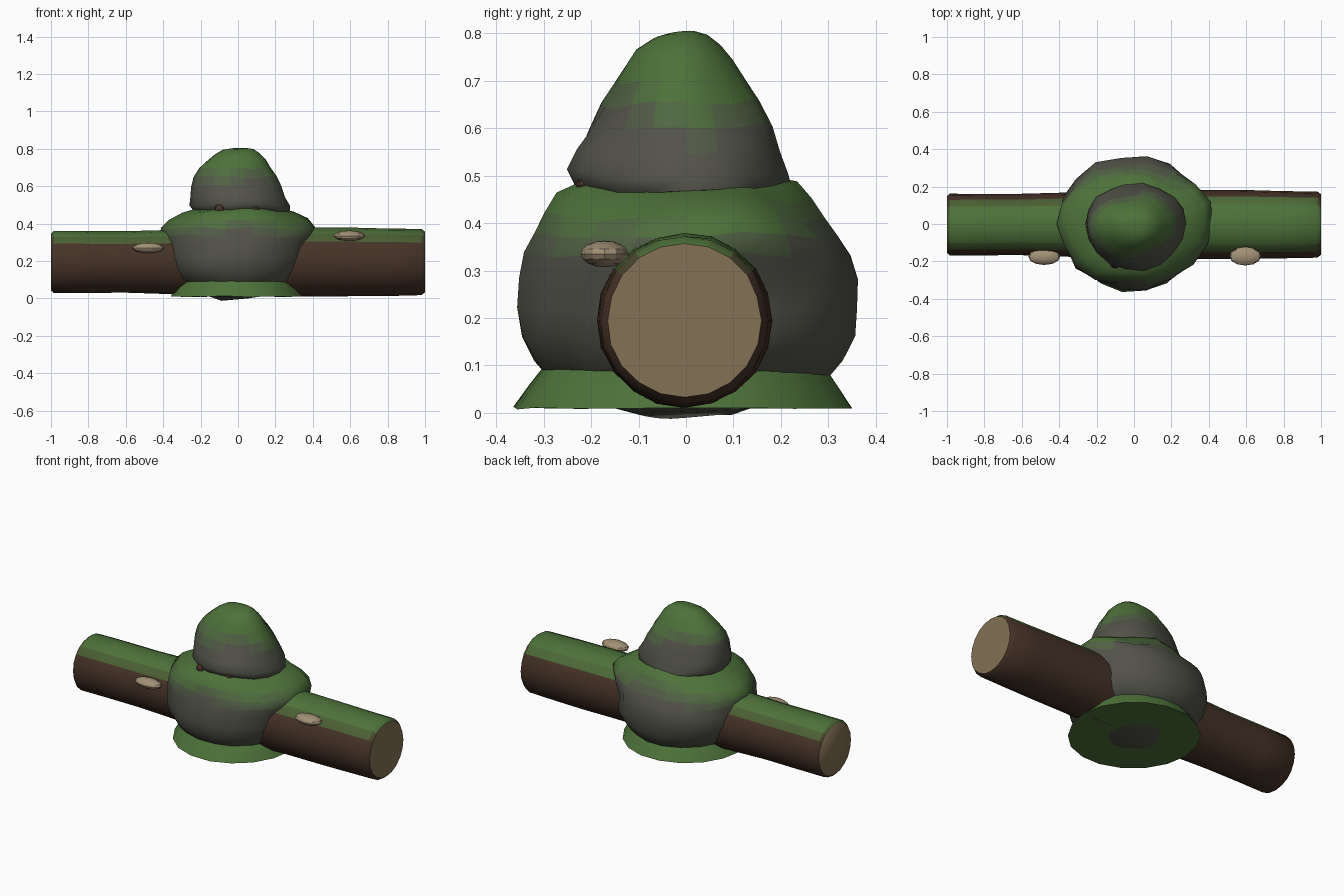
import bpy, bmesh, math
from mathutils import Vector, noise

if "Cube" in bpy.data.objects:
    bpy.data.objects.remove(bpy.data.objects["Cube"])


def mix(a, b, t):
    return tuple(p + (q - p) * t for p, q in zip(a, b))


MOSS, STONE = (0.075, 0.17, 0.042), (0.085, 0.085, 0.068)
BARK, WOOD, FUNGUS = (0.06, 0.032, 0.02), (0.23, 0.165, 0.09), (0.36, 0.28, 0.18)
mats = {}


def material(name, rgb):
    if name not in mats:
        mats[name] = bpy.data.materials.new(name)
        mats[name].diffuse_color = (*rgb, 1)
    return mats[name]


def ramp(name, low, high, n=6):
    return [material(f"{name}_{i}", mix(low, high, i / (n - 1))) for i in range(n)]


def finish(name, bm, materials, shade, angle=50):
    """Colour faces with shade(face) -> slot, then smooth-shade."""
    bmesh.ops.recalc_face_normals(bm, faces=bm.faces)
    bm.normal_update()
    for f in bm.faces:
        f.material_index = shade(f)
    me = bpy.data.meshes.new(name)
    bm.to_mesh(me)
    bm.free()
    ob = bpy.data.objects.new(name, me)
    bpy.context.collection.objects.link(ob)
    for m in materials:
        me.materials.append(m)
    bpy.ops.object.select_all(action='DESELECT')
    ob.select_set(True)
    bpy.context.view_layer.objects.active = ob
    bpy.ops.object.shade_smooth_by_angle(angle=math.radians(angle))
    return ob


def loft(rings):
    """Skin a stack of closed rings and cap both ends."""
    bm = bmesh.new()
    loops = [[bm.verts.new(p) for p in r] for r in rings]
    n = len(loops[0])
    for a, b in zip(loops, loops[1:]):
        for i in range(n):
            bm.faces.new((a[i], a[(i + 1) % n], b[(i + 1) % n], b[i]))
    bm.faces.new(loops[0])
    bm.faces.new(loops[-1])
    return bm


def rock_ring(z, x0, x1, y0, y1, rough, n=18):
    pts = []
    for i in range(n):
        a = 2 * math.pi * i / n
        c, s = math.cos(a), math.sin(a)
        p = Vector((c * (x1 if c > 0 else -x0), s * (y1 if s > 0 else -y0), z))
        k = rough * noise.noise(p * 6)
        pts.append((p.x * (1 + k), p.y * (1 + k), z + 0.25 * k))
    return pts


def slot(t, n=6):
    return max(0, min(n - 1, int(t * n)))


# log: bark darkening downwards, moss along the top, pale sawn ends
log_profile = [(-1, .152), (-.985, .165), (-.8, .165), (-.6, .164), (-.4, .170),
               (-.2, .178), (0, .184), (.2, .186), (.4, .184), (.6, .184),
               (.8, .180), (.98, .177), (1, .162)]
rings = []
for x, r in log_profile:
    ring = []
    for i in range(20):
        a = 2 * math.pi * i / 20
        k = r * (1 + 0.02 * noise.noise((x * 3, math.cos(a) * 2, math.sin(a) * 2)))
        ring.append((x, k * math.cos(a) - .003, .195 + k * math.sin(a)))
    rings.append(ring)
finish("log", loft(rings), ramp("bark", BARK, MOSS) + [material("sawn_wood", WOOD)],
       lambda f: 6 if len(f.verts) > 4 else slot((f.normal.z - .45) / .4))

# lower boulder
lower = [(.0, -.10, .10, -.10, .10), (.03, -.22, .21, -.21, .21),
         (.07, -.29, .28, -.29, .30), (.11, -.345, .325, -.325, .335),
         (.16, -.38, .355, -.35, .36), (.22, -.395, .375, -.358, .366),
         (.28, -.395, .39, -.35, .366), (.33, -.40, .415, -.335, .35),
         (.37, -.405, .42, -.31, .325), (.41, -.36, .37, -.288, .295),
         (.45, -.29, .305, -.262, .265), (.485, -.215, .23, -.20, .235),
         (.50, -.12, .12, -.12, .12)]
stone = ramp("stone", STONE, MOSS)


def lower_shade(f):
    c = f.calc_center_median()
    return slot((c.z - .31) / .12 + .9 * (abs(c.x) - .25) * (c.z > .2)
                - 1.2 * max(0, c.y - .18) * 2 + .25 * noise.noise(c * 5))


finish("lower_boulder", loft([rock_ring(*r, .08) for r in lower]), stone, lower_shade, 60)

# upper boulder
upper = [(.44, -.19, .22, -.17, .18), (.465, -.235, .275, -.225, .225),
         (.50, -.262, .28, -.242, .218), (.55, -.262, .255, -.228, .20),
         (.60, -.258, .23, -.205, .182), (.65, -.24, .20, -.178, .153),
         (.70, -.212, .17, -.15, .122), (.74, -.172, .145, -.13, .098),
         (.77, -.125, .11, -.108, .072), (.79, -.08, .08, -.07, .045),
         (.798, -.035, .04, -.04, .02)]


def upper_shade(f):
    c = f.calc_center_median()
    lobe = .6 * max(0, f.normal.x) * max(0, 1 - abs(c.y - .04) / .15)
    return slot((c.z - .60) / .12 + lobe - 1.5 * max(0, c.y - .08) + .3 * noise.noise(c * 6))


finish("upper_boulder", loft([rock_ring(*r, .08) for r in upper]), stone, upper_shade, 60)

# moss skirt on the ground
skirt = [(.01, -.36, .35, -.365, .355), (.055, -.335, .325, -.335, .325),
         (.105, -.30, .29, -.30, .29), (.12, -.24, .24, -.24, .24)]
finish("moss_skirt", loft([rock_ring(*r, .02) for r in skirt]),
       [material("moss", MOSS)], lambda f: 0, 40)


def blob(name, loc, size, mat, u=12, v=8):
    bm = bmesh.new()
    bmesh.ops.create_uvsphere(bm, u_segments=u, v_segments=v, radius=1)
    bmesh.ops.scale(bm, vec=size, verts=bm.verts)
    bmesh.ops.translate(bm, vec=loc, verts=bm.verts)
    finish(name, bm, [mat], lambda f: 0, 30)


# bracket fungi on the front of the log
fungus = material("fungus", FUNGUS)
blob("bracket_fungus_left", (-.48, -.175, .27), (.085, .044, .028), fungus)
blob("bracket_fungus_right", (.595, -.172, .335), (.085, .05, .028), fungus)

# dark clefts where the boulders meet
for i, (x, y, z, h) in enumerate([(-.10, -.215, .475, .03), (.09, -.21, .48, .018)]):
    blob(f"cleft_{i}", (x, y, z), (.028, .022, h), material("bark_0", BARK), 8, 6)

for m in bpy.data.materials:
    if m.users and not m.is_grease_pencil:
        m.use_nodes = True
        m.node_tree.nodes["Principled BSDF"].inputs["Base Color"].default_value = m.diffuse_color
